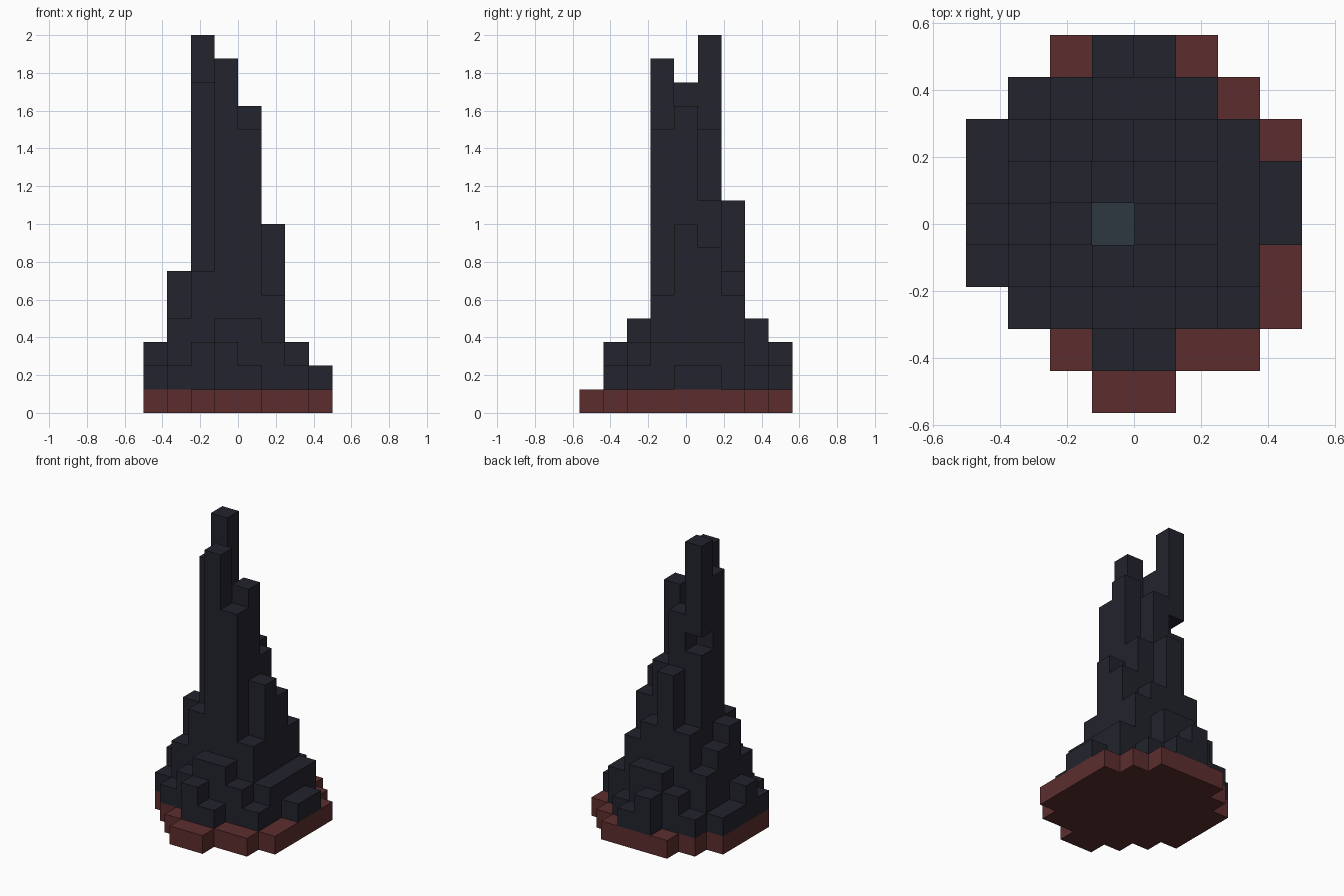
import bpy
import bmesh
from mathutils import Vector

cube = bpy.data.objects.get("Cube")
if cube:
    bpy.data.objects.remove(cube, do_unlink=True)

UNIT = 0.125

# Column heights in blocks, front row first, left to right along +x (base 36 digits)
ROWS = [
    "...11...",
    "..13211.",
    ".2344321",
    "246fc531",
    "36ebd832",
    "25gc9732",
    "2469653.",
    ".234421.",
    "..1321..",
]
ROWS[6] = ROWS[6].replace(".", "1")

HALF = Vector((len(ROWS[0]) / 2, len(ROWS) / 2, 0))
SHAFT = (3, 4)          # open shaft in the middle of the spire
GAP = (2, 5, 10)        # missing block under the tallest pinnacle


def material(name, rgb):
    mat = bpy.data.materials.new(name)
    mat.use_nodes = True
    colour = (*rgb, 1)
    mat.diffuse_color = colour
    bsdf = mat.node_tree.nodes["Principled BSDF"]
    bsdf.inputs["Base Color"].default_value = colour
    bsdf.inputs["Roughness"].default_value = 1
    return mat


def block_skin(name, cells, solid, mat):
    """Make an object from the exposed sides of a set of blocks."""
    bm = bmesh.new()
    for cell in cells:
        for axis in range(3):
            for side in (0, 1):
                step = [0, 0, 0]
                step[axis] = 2 * side - 1
                if tuple(c + s for c, s in zip(cell, step)) in solid:
                    continue
                corners = []
                for a, b in ((0, 0), (1, 0), (1, 1), (0, 1)):
                    p = Vector(cell)
                    p[axis] += side
                    p[(axis + 1) % 3] += a
                    p[(axis + 2) % 3] += b
                    corners.append(bm.verts.new((p - HALF) * UNIT))
                if not side:
                    corners.reverse()
                bm.faces.new(corners)
    bmesh.ops.remove_doubles(bm, verts=bm.verts, dist=UNIT / 100)
    mesh = bpy.data.meshes.new(name)
    bm.to_mesh(mesh)
    bm.free()
    mesh.materials.append(mat)
    obj = bpy.data.objects.new(name, mesh)
    bpy.context.collection.objects.link(obj)
    return obj


# Fill the columns with blocks
solid = set()
for j, row in enumerate(ROWS):
    for i, digit in enumerate(row):
        if digit != ".":
            solid.update((i, j, k) for k in range(int(digit, 36)))
solid.discard(GAP)

# Sort the blocks into parts
base = {c for c in solid if c[2] == 0}
shaft_top = max(c[2] for c in solid if c[:2] == SHAFT)
pool = {(*SHAFT, shaft_top)}
spire = solid - base - pool

block_skin("base_slab", base, solid, material("dark red rock", (0.107, 0.027, 0.027)))
block_skin("rock_spire", spire, solid, material("black rock", (0.016, 0.017, 0.026)))
block_skin("shaft_pool", pool, solid, material("slate teal", (0.026, 0.038, 0.052)))
